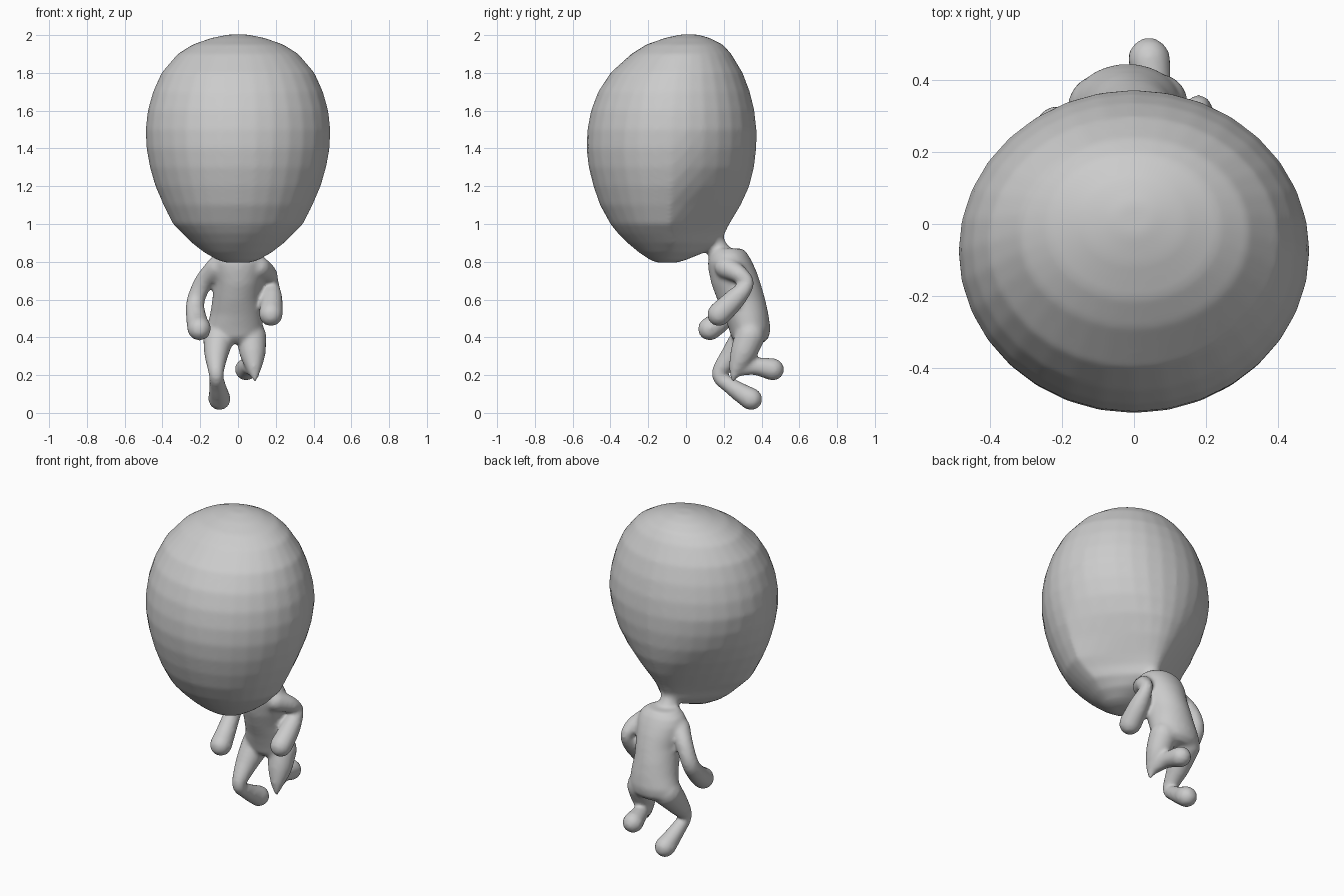
import bpy, bmesh
from math import sin, cos, pi
from mathutils import Vector

cube = bpy.data.objects.get("Cube")
if cube:
    bpy.data.objects.remove(cube, do_unlink=True)

grey = bpy.data.materials.new("plain grey")
grey.use_nodes = True
colour = (0.6, 0.6, 0.6, 1)
grey.diffuse_color = colour
grey.node_tree.nodes["Principled BSDF"].inputs["Base Color"].default_value = colour

SIDES = 32
bm = bmesh.new()


def loft(rings):
    """Skin a closed solid over a list of point rings."""
    loops = [[bm.verts.new(p) for p in ring] for ring in rings]
    faces = [bm.faces.new(loops[0][::-1]), bm.faces.new(loops[-1])]
    for a, b in zip(loops, loops[1:]):
        for i in range(SIDES):
            j = (i + 1) % SIDES
            faces.append(bm.faces.new((a[i], a[j], b[j], b[i])))
    bmesh.ops.recalc_face_normals(bm, faces=faces)


def level_ring(z, front, back, half, x=0.0, pinch=0.0):
    """Egg-shaped horizontal ring, narrowed towards the back by pinch."""
    mid, depth = (front + back) / 2, (back - front) / 2
    ring = []
    for i in range(SIDES):
        a = 2 * pi * i / SIDES
        s = sin(a)
        ring.append(Vector((x + half * cos(a) * (1 - pinch * max(0, s)),
                            mid + depth * s, z)))
    return ring


def spline(a, b, c, d, t):
    return 0.5 * (2 * b + (c - a) * t + (2 * a - 5 * b + 4 * c - d) * t * t
                  + (3 * b - a - 3 * c + d) * t ** 3)


def limb(points, steps=6):
    """Round tapered tube through (x, y, z, radius) with domed ends."""
    pts = [Vector(p) for p in points]
    pts = [pts[0]] + pts + [pts[-1]]
    path = [spline(*pts[k:k + 4], s / steps)
            for k in range(len(pts) - 3) for s in range(steps)] + [pts[-1]]
    centres = [p.xyz for p in path]
    radii = [p.w for p in path]
    n = len(path)
    rings = []
    for i in range(n):
        t = (centres[min(i + 1, n - 1)] - centres[max(i - 1, 0)]).normalized()
        u = t.cross(Vector((1, 0, 0))).normalized()
        v = t.cross(u)

        def ring(shift, scale):
            r = radii[i]
            return [centres[i] + t * r * shift + r * scale *
                    (u * cos(2 * pi * k / SIDES) + v * sin(2 * pi * k / SIDES))
                    for k in range(SIDES)]

        angles = [0]
        if i == 0:
            angles = [-1.4, -1, -0.5, 0]
        elif i == n - 1:
            angles = [0, 0.5, 1, 1.4]
        rings += [ring(sin(a), cos(a)) for a in angles]
    loft(rings)


# Head: height, front, back, half width, pinch at the nape
loft([level_ring(z, f, b, h, 0, p) for z, f, b, h, p in (
    (0.795, -0.15, -0.05, 0.06, 0), (0.81, -0.19, 0.0, 0.11, 0),
    (0.85, -0.25, 0.10, 0.18, 0.3), (0.90, -0.31, 0.19, 0.245, 0.6),
    (0.95, -0.36, 0.205, 0.295, 0.6), (1.0, -0.40, 0.23, 0.345, 0.55),
    (1.1, -0.455, 0.29, 0.395, 0.4), (1.2, -0.49, 0.335, 0.438, 0.25),
    (1.3, -0.515, 0.36, 0.467, 0.12), (1.4, -0.527, 0.372, 0.485, 0.05),
    (1.5, -0.522, 0.373, 0.489, 0), (1.6, -0.503, 0.362, 0.478, 0),
    (1.7, -0.465, 0.338, 0.45, 0), (1.8, -0.40, 0.30, 0.405, 0),
    (1.9, -0.29, 0.24, 0.32, 0), (1.95, -0.21, 0.195, 0.24, 0),
    (1.985, -0.11, 0.125, 0.14, 0), (2.003, -0.03, 0.06, 0.05, 0))])

# Neck
limb([(0, 0.14, 0.97, 0.06), (0, 0.155, 0.9, 0.052), (0, 0.19, 0.82, 0.07)])

# Torso: height, front, back, half width, sideways shift
loft([level_ring(z, f, b, h, x) for z, f, b, h, x in (
    (0.37, 0.27, 0.41, 0.11, -0.02), (0.40, 0.24, 0.44, 0.145, -0.02),
    (0.45, 0.225, 0.447, 0.15, -0.018), (0.52, 0.20, 0.437, 0.138, -0.01),
    (0.60, 0.165, 0.42, 0.128, -0.008), (0.68, 0.135, 0.397, 0.128, 0),
    (0.75, 0.12, 0.373, 0.138, 0), (0.80, 0.115, 0.35, 0.145, 0),
    (0.84, 0.13, 0.328, 0.13, 0), (0.87, 0.15, 0.30, 0.09, 0))])

# Arms, bent at the elbow with mitten hands
limb([(0.11, 0.21, 0.77, 0.06), (0.16, 0.28, 0.735, 0.048), (0.18, 0.325, 0.685, 0.036),
      (0.18, 0.265, 0.61, 0.055), (0.174, 0.175, 0.522, 0.064)])
limb([(-0.11, 0.22, 0.77, 0.06), (-0.18, 0.27, 0.695, 0.05), (-0.225, 0.275, 0.59, 0.048),
      (-0.22, 0.20, 0.50, 0.055), (-0.205, 0.125, 0.445, 0.063)])

# Standing leg: thigh forward, shin and foot swept back
limb([(-0.10, 0.33, 0.41, 0.085), (-0.115, 0.25, 0.31, 0.064), (-0.115, 0.175, 0.205, 0.04),
      (-0.108, 0.24, 0.14, 0.045), (-0.098, 0.345, 0.073, 0.06)])

# Lifted leg: thigh, pointed knee and raised foot
limb([(0.07, 0.34, 0.41, 0.08), (0.078, 0.30, 0.31, 0.068),
      (0.085, 0.265, 0.235, 0.04), (0.09, 0.25, 0.175, 0.013)])
limb([(0.08, 0.27, 0.22, 0.03), (0.06, 0.36, 0.245, 0.045), (0.042, 0.46, 0.23, 0.06)])

mesh = bpy.data.meshes.new("body")
bm.to_mesh(mesh)
bm.free()
mesh.materials.append(grey)
body = bpy.data.objects.new("big_headed_figure", mesh)
bpy.context.collection.objects.link(body)

# Fuse the parts into one soft skin
fuse = body.modifiers.new("fuse", "REMESH")
fuse.mode = "VOXEL"
fuse.voxel_size = 0.012
fuse.use_smooth_shade = True
soften = body.modifiers.new("soften", "SMOOTH")
soften.factor = 0.5
soften.iterations = 8
